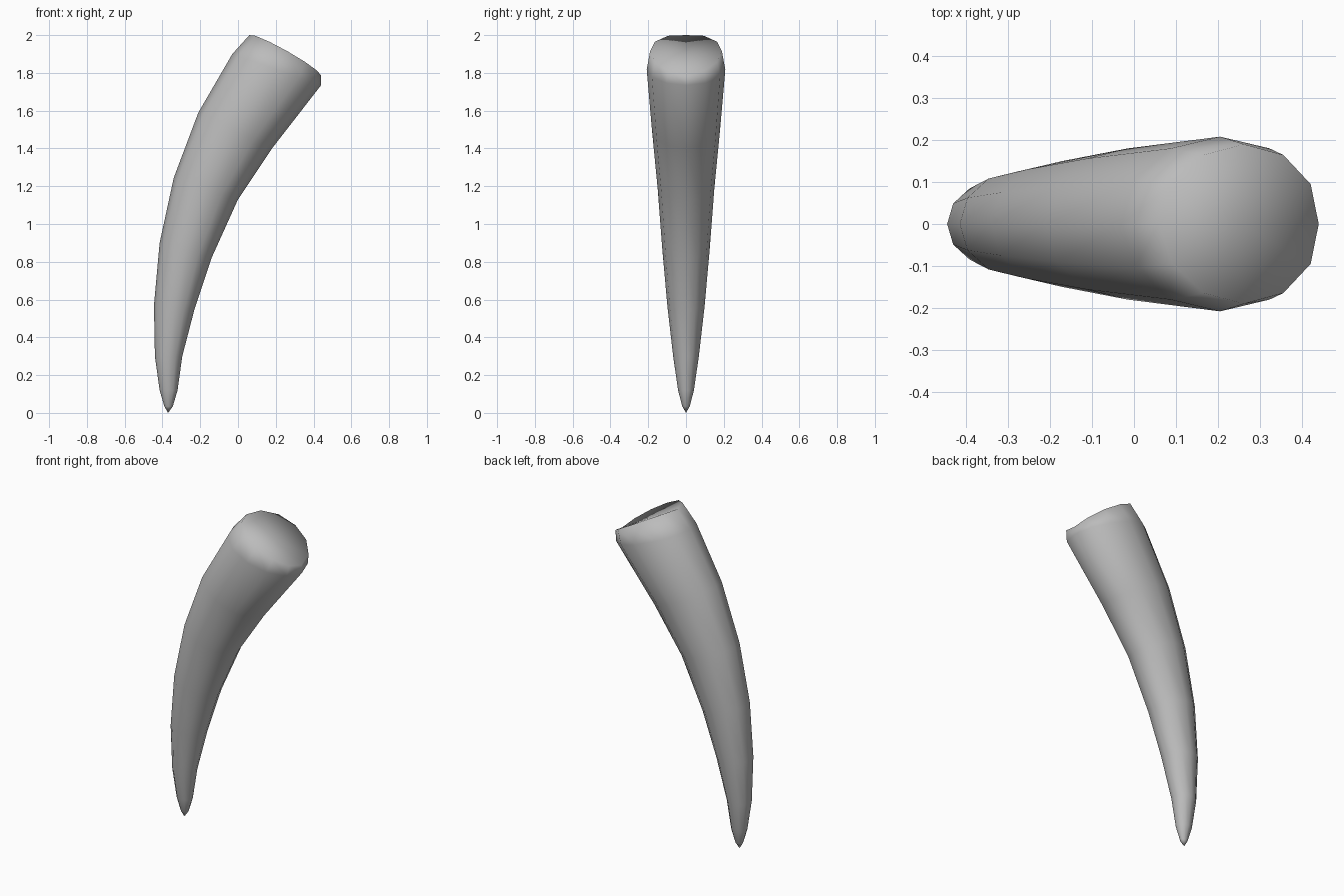
import bpy, bmesh
from math import sin, cos, pi
from mathutils import Vector

cube = bpy.data.objects.get("Cube")
if cube:
    bpy.data.objects.remove(cube, do_unlink=True)

SIDES = 12

# one plain colour
grey = bpy.data.materials.new("warm_grey")
grey.use_nodes = True
colour = (0.5, 0.5, 0.5, 1)
grey.diffuse_color = colour
grey.node_tree.nodes["Principled BSDF"].inputs["Base Color"].default_value = colour

# rings from tip to root: outer x, outer z, inner x, inner z, half depth, sideways bow
RINGS = [
    (-0.39, 0.035, -0.345, 0.035, 0.02, 0),
    (-0.415, 0.12, -0.32, 0.12, 0.042, 0),
    (-0.44, 0.30, -0.295, 0.30, 0.068, 0),
    (-0.445, 0.57, -0.23, 0.55, 0.098, 0),
    (-0.415, 0.90, -0.14, 0.82, 0.125, 0),
    (-0.34, 1.245, 0.0, 1.13, 0.15, 0),
    (-0.21, 1.59, 0.18, 1.40, 0.18, 0),
    (-0.03, 1.90, 0.44, 1.735, 0.208, 0),
    (0.06, 2.0, 0.44, 1.785, 0.19, 0.025),
]

bm = bmesh.new()


def add_ring(ox, oz, ix, iz, depth, bow):
    outer, inner = Vector((ox, 0, oz)), Vector((ix, 0, iz))
    mid, half = (outer + inner) / 2, (outer - inner) / 2
    normal = half.normalized().cross(Vector((0, -1, 0)))
    ring = []
    for i in range(SIDES):
        a = 2 * pi * i / SIDES
        side = Vector((0, depth * sin(a), 0))
        ring.append(bm.verts.new(mid + half * cos(a) + side + normal * bow * abs(sin(a))))
    return ring


def fan(ring, point):
    centre = bm.verts.new(point)
    for i in range(SIDES):
        bm.faces.new((ring[i], ring[(i + 1) % SIDES], centre))


# curved tapering body
rings = [add_ring(*r) for r in RINGS]
for low, high in zip(rings, rings[1:]):
    for i in range(SIDES):
        j = (i + 1) % SIDES
        bm.faces.new((low[i], low[j], high[j], high[i]))

# pointed tip and root cap
fan(rings[0], (-0.37, 0, 0))
fan(rings[-1], (0.255, 0, 1.895))

bmesh.ops.recalc_face_normals(bm, faces=bm.faces)
for face in bm.faces:
    face.smooth = True

mesh = bpy.data.meshes.new("curved_tusk")
bm.to_mesh(mesh)
bm.free()
mesh.materials.append(grey)
tusk = bpy.data.objects.new("curved_tusk", mesh)
bpy.context.collection.objects.link(tusk)
